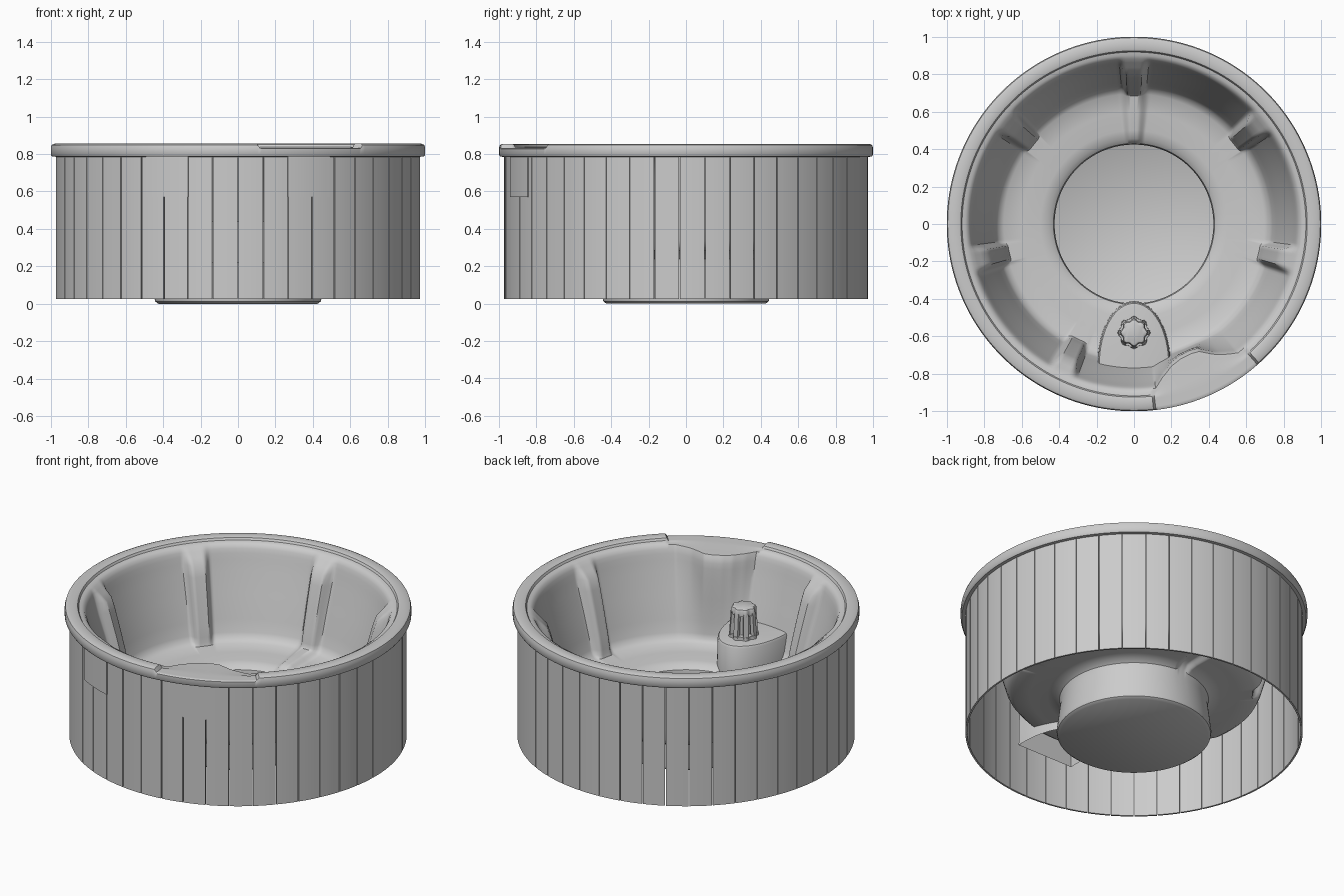
import bpy, bmesh
from math import sin, cos, pi, radians, degrees

if "Cube" in bpy.data.objects:
    bpy.data.objects.remove(bpy.data.objects["Cube"])


def finish(name, bm, angle=35):
    """Turn a bmesh into a named object, smooth but with sharp edges kept."""
    bmesh.ops.recalc_face_normals(bm, faces=bm.faces)
    me = bpy.data.meshes.new(name)
    bm.to_mesh(me)
    bm.free()
    ob = bpy.data.objects.new(name, me)
    bpy.context.collection.objects.link(ob)
    bpy.ops.object.select_all(action='DESELECT')
    ob.select_set(True)
    bpy.context.view_layer.objects.active = ob
    bpy.ops.object.shade_smooth_by_angle(angle=radians(angle))
    return ob


def lerp_table(x, table):
    """Smoothly interpolated lookup in a short (x, value) table."""
    for (x0, v0), (x1, v1) in zip(table, table[1:]):
        if x0 <= x <= x1:
            t = (x - x0) / (x1 - x0)
            return v0 + (v1 - v0) * t
    return 0.0


def rings(bm, loops, cap_first=False, cap_last=False):
    """Skin closed loops of points together."""
    vs = [[bm.verts.new(p) for p in loop] for loop in loops]
    n = len(vs[0])
    for a, b in zip(vs, vs[1:]):
        for i in range(n):
            j = (i + 1) % n
            bm.faces.new((a[i], a[j], b[j], b[i]))
    if cap_first:
        bm.faces.new(vs[0])
    if cap_last:
        bm.faces.new(vs[-1])


# --- Tub shell: lathe profile with pillar bumps and a lowered control shelf
# radius, height, pillar bump, shelf bump, seat ridge
PROFILE = [
    (.970, .785, 0, 0, 0), (.993, .786, 0, 0, 0), (1.0, .797, 0, 0, 0),
    (1.0, .832, 0, 0, 0), (.995, .848, 0, 0, 0), (.980, .855, 0, 0, 0),
    (.937, .855, 0, 0, 0), (.925, .851, 0, .25, 0), (.918, .838, 0, .5, 0),
    (.900, .835, 0, .9, 0), (.885, .826, .003, 1, 0), (.874, .806, .012, 1, 0),
    (.866, .78, .03, 1, 0), (.857, .745, .055, .95, 0), (.84, .68, .06, .85, 0),
    (.80, .55, .055, .55, 0), (.76, .41, .05, .27, 0), (.739, .335, .045, .15, .2),
    (.725, .305, .035, .08, .5), (.695, .285, .012, 0, 1), (.60, .275, 0, 0, 1),
    (.50, .268, 0, 0, 1), (.455, .26, 0, 0, .9), (.43, .24, 0, 0, .5),
    (.424, .205, 0, 0, 0), (.446, .03, 0, 0, 0), (.442, .012, 0, 0, 0),
    (.425, 0, 0, 0, 0)]
SHELF = [(-82.5, 0), (-79.6, .05), (-75.3, .10), (-71, .123), (-66, .128),
         (-62.8, .12), (-57.3, .055), (-51, 0)]
PILLARS = [90 + k * 360 / 7 for k in range(7) if k != 4]


def bump(delta, flat, end):
    t = min(1, max(0, (end - abs(delta)) / (end - flat)))
    return t * t * (3 - 2 * t)


def wrap(d):
    return (d + 180) % 360 - 180


def shell_point(deg, row):
    r, z, wp, ws, wr = row
    pillar = max(bump(wrap(deg - p), 2.6, 5.6) for p in PILLARS)
    r -= max(pillar * wp, lerp_table(wrap(deg), SHELF) * ws)
    z += wr * .025 * bump(wrap(deg - 90), 2, 7)
    if -84 < wrap(deg) < -48 and r > .70:
        z = min(z, .832 if z > .845 else .828)
    a = radians(deg)
    return (r * cos(a), r * sin(a), z)


bm = bmesh.new()
N = 480
rings(bm, [[shell_point(i * 360 / N, row) for i in range(N)] for row in PROFILE],
      cap_last=True)
finish("tub_shell", bm, 40)


# --- Curved plates used for the cabinet slats and access panels
def curved_plate(bm, a0, a1, r0, r1, z0, z1, steps=4):
    loops = []
    for i in range(steps + 1):
        a = radians(a0 + (a1 - a0) * i / steps)
        loops.append([(r * cos(a), r * sin(a), z)
                      for r, z in ((r0, z0), (r1, z0), (r1, z1), (r0, z1))])
    rings(bm, loops, True, True)


bm = bmesh.new()
SLATS = 45
pitch = 360 / SLATS
for k in range(SLATS):
    a = -90 + k * pitch
    curved_plate(bm, a + .15, a + pitch - .15, .962, .973, .025, .79)
finish("cabinet_slats", bm)

for side, name in ((-1, "left_access_panel"), (1, "right_access_panel")):
    bm = bmesh.new()
    c = -90 + side * 23
    curved_plate(bm, c - 7.2, c + 7.2, .965, .979, .57, .787, 8)
    finish(name, bm)


# --- Filter pedestal: arched block against the front wall
def arch(grow, z):
    pts = []
    for i in range(33):
        t = pi * i / 32
        pts.append(((.187 + grow) * cos(t), -.75 + (.328 + grow) * sin(t), z))
    pts += [(-.187 - grow, -.80, z), (.187 + grow, -.80, z)]
    return pts


bm = bmesh.new()
rings(bm, [arch(.01, .22), arch(.005, .425), arch(-.002, .437), arch(-.014, .44)],
      cap_last=True)
finish("filter_pedestal", bm)


# --- Filter cap: core, ribs and a scalloped top
def scallop(r, z, depth=.07):
    return [(r * (1 + depth * cos(8 * t)) * cos(t),
             -.58 + r * (1 + depth * cos(8 * t)) * sin(t), z)
            for t in (2 * pi * i / 96 for i in range(96))]


bm = bmesh.new()
rings(bm, [scallop(.045, .43, 0), scallop(.045, .60, 0)])
finish("filter_core", bm)

bm = bmesh.new()
rings(bm, [scallop(.070, .585), scallop(.070, .615), scallop(.064, .627),
           scallop(.052, .632)], True, True)
finish("filter_cap_top", bm)

bm = bmesh.new()
rings(bm, [scallop(.082, .435), scallop(.081, .46), scallop(.05, .462)])
finish("filter_cap_base", bm)

bm = bmesh.new()
for k in range(8):
    a = 2 * pi * k / 8
    loops = []
    for r, z in ((.083, .45), (.073, .60)):
        loops.append([(u * cos(a) - v * sin(a), -.58 + u * sin(a) + v * cos(a), z)
                      for u, v in ((r - .022, -.014), (r, -.014),
                                   (r, .014), (r - .022, .014))])
    rings(bm, loops, True, True)
finish("filter_cap_ribs", bm)
